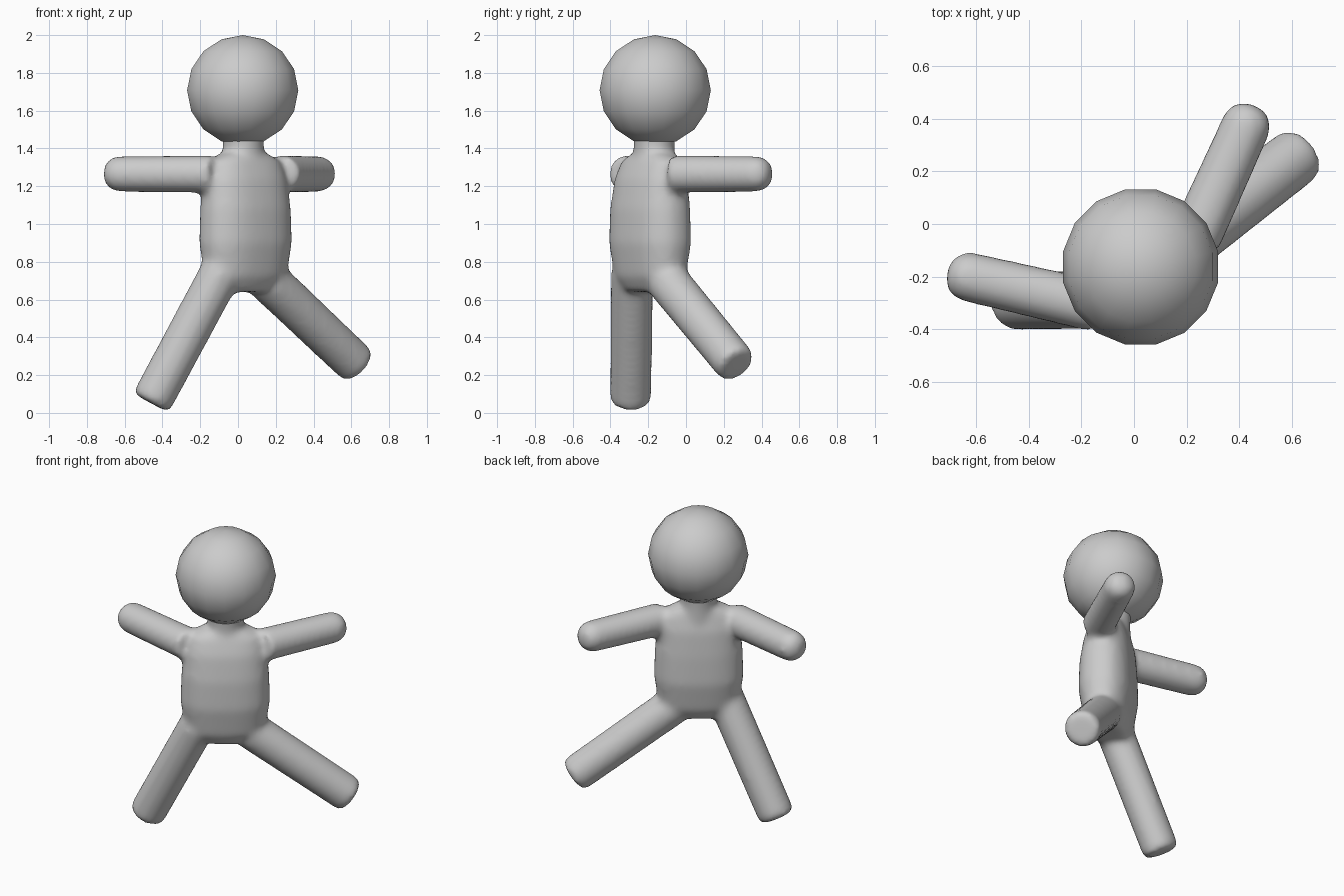
import bpy, bmesh
from math import cos, sin, pi, radians
from mathutils import Vector, Matrix

if "Cube" in bpy.data.objects:
    bpy.data.objects.remove(bpy.data.objects["Cube"])

YAW = radians(36)
N = 32


def loft(bm, rings):
    """Skin a list of point rings into a closed tube with capped ends."""
    loops = [[bm.verts.new(p) for p in ring] for ring in rings]
    for a, b in zip(loops, loops[1:]):
        for i in range(N):
            j = (i + 1) % N
            bm.faces.new((a[i], a[j], b[j], b[i]))
    bm.faces.new(loops[0][::-1])
    bm.faces.new(loops[-1])


def sq(v, n):
    return (1 if v >= 0 else -1) * abs(v) ** (2 / n)


def torso_ring(cx, cy, z, a, b, n=2.4):
    m = Matrix.Translation((cx, cy, z)) @ Matrix.Rotation(YAW, 4, 'Z')
    return [m @ Vector((a * sq(cos(2 * pi * i / N), n),
                        b * sq(sin(2 * pi * i / N), n), 0)) for i in range(N)]


def limb(bm, start, end, r0, r1, cap):
    """Tapered limb whose far end is rounded over the given cap length."""
    start, end = Vector(start), Vector(end)
    d = end - start
    length = d.length
    q = d.to_track_quat('Z', 'Y')
    steps = [(0, r0), (length - cap, r1)]
    for k in (1, 2, 3, 4):
        t = k / 4 * pi / 2
        edge = max(r1 - cap, 0.01)
        steps.append((length - cap + cap * sin(t), edge + (r1 - edge) * cos(t)))
    loft(bm, [[start + q @ Vector((r * cos(2 * pi * i / N), r * sin(2 * pi * i / N), h))
               for i in range(N)] for h, r in steps])


bm = bmesh.new()

# torso
loft(bm, [torso_ring(*s) for s in (
    (0.04, -0.19, 0.64, 0.16, 0.09),
    (0.04, -0.19, 0.72, 0.24, 0.135),
    (0.04, -0.19, 0.90, 0.268, 0.165),
    (0.04, -0.19, 1.08, 0.262, 0.160),
    (0.036, -0.185, 1.24, 0.245, 0.140),
    (0.034, -0.18, 1.33, 0.215, 0.110),
    (0.03, -0.175, 1.37, 0.15, 0.095))])
# neck
loft(bm, [torso_ring(0.028, -0.168, z, r, r, 2) for z, r in
          ((1.28, 0.11), (1.39, 0.108), (1.43, 0.11), (1.52, 0.12))])
# arms
limb(bm, (-0.13, -0.315, 1.265), (-0.71, -0.182, 1.265), 0.10, 0.095, 0.08)
limb(bm, (0.225, -0.07, 1.265), (0.46, 0.45, 1.265), 0.10, 0.095, 0.08)
# legs
limb(bm, (-0.087, -0.285, 0.75), (-0.462, -0.293, 0.052), 0.112, 0.11, 0.03)
limb(bm, (0.16, -0.10, 0.70), (0.635, 0.27, 0.25), 0.115, 0.111, 0.03)

bmesh.ops.recalc_face_normals(bm, faces=bm.faces)
mesh = bpy.data.meshes.new("body")
bm.to_mesh(mesh)
bm.free()
body = bpy.data.objects.new("body", mesh)
bpy.context.collection.objects.link(body)

# blend the limbs into the torso
rem = body.modifiers.new("fuse", 'REMESH')
rem.mode = 'VOXEL'
rem.voxel_size = 0.018
rem.use_smooth_shade = True
smooth = body.modifiers.new("soften", 'SMOOTH')
smooth.factor = 0.5
smooth.iterations = 14

# head
bpy.ops.mesh.primitive_uv_sphere_add(segments=16, ring_count=8, radius=0.3,
                                     location=(0.025, -0.163, 1.708),
                                     rotation=(0, 0, pi / 16))
head = bpy.context.object
head.name = "head"
head.scale.z = 0.292 / 0.3
bpy.ops.object.shade_smooth()
